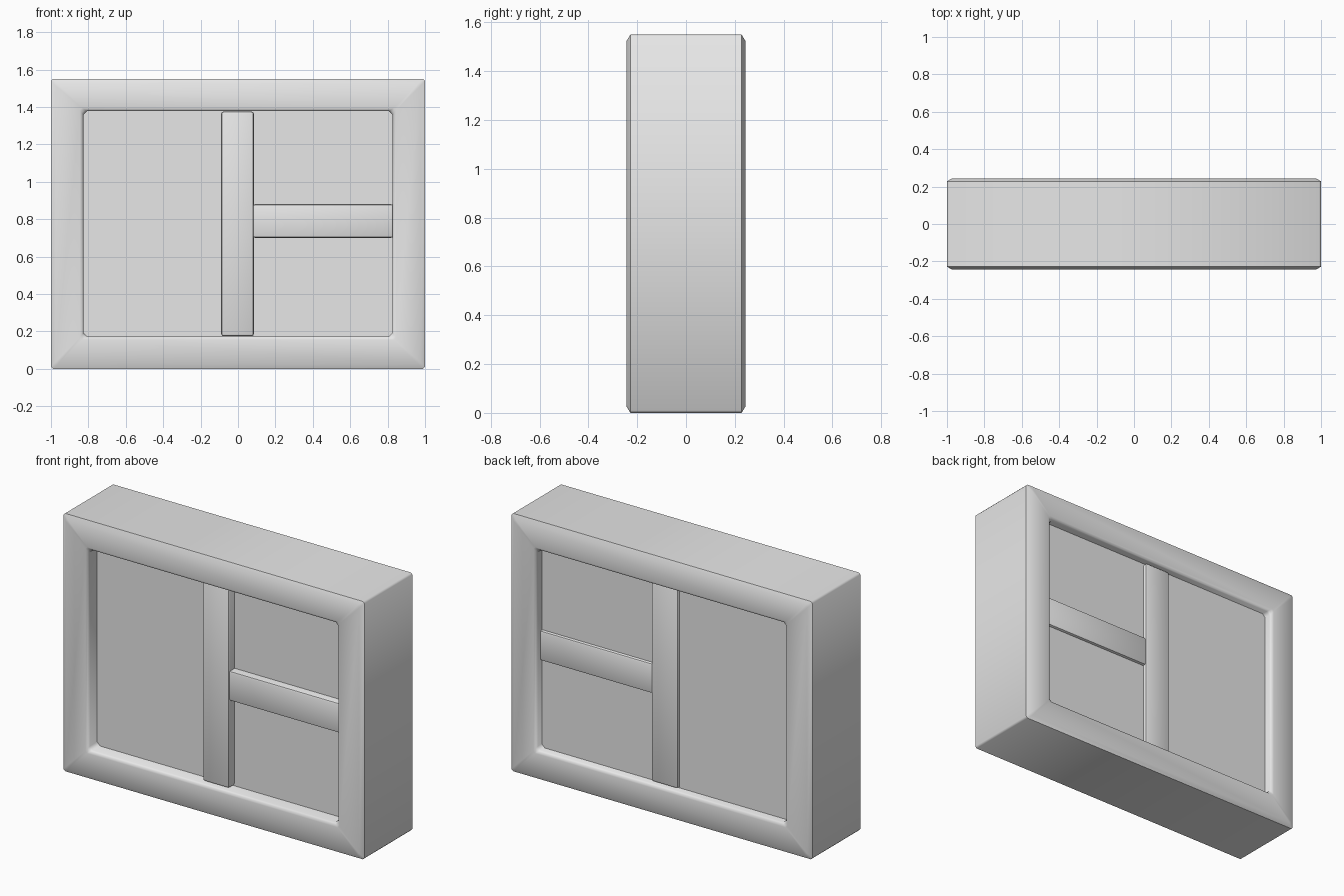
import bpy, bmesh, math
from mathutils import Vector

cube = bpy.data.objects.get("Cube")
if cube:
    bpy.data.objects.remove(cube, do_unlink=True)

WIDTH, HEIGHT = 2.0, 1.55

grey = bpy.data.materials.new("light grey")
grey.use_nodes = True
COLOUR = (0.8, 0.8, 0.8, 1)
grey.diffuse_color = COLOUR
grey.node_tree.nodes["Principled BSDF"].inputs["Base Color"].default_value = COLOUR


def finish(bm, name, angle):
    """Turn a bmesh into a shaded, coloured object."""
    bmesh.ops.recalc_face_normals(bm, faces=bm.faces)
    mesh = bpy.data.meshes.new(name)
    bm.to_mesh(mesh)
    bm.free()
    mesh.materials.append(grey)
    obj = bpy.data.objects.new(name, mesh)
    bpy.context.collection.objects.link(obj)
    bpy.ops.object.select_all(action="DESELECT")
    obj.select_set(True)
    bpy.context.view_layer.objects.active = obj
    bpy.ops.object.shade_smooth_by_angle(angle=math.radians(angle))
    return obj


def box(name, low, high, bevel=0):
    """Box between two corners with rounded edges."""
    low, high = Vector(low), Vector(high)
    bm = bmesh.new()
    bmesh.ops.create_cube(bm, size=1)
    for v in bm.verts:
        v.co = (low + high) / 2 + v.co * (high - low)
    if bevel:
        bmesh.ops.bevel(bm, geom=bm.edges[:], offset=bevel, segments=2,
                        profile=0.5, affect="EDGES")
    return finish(bm, name, 40)


def ring(bm, inset, y, cut):
    """Rectangle loop with clipped corners, inset from the outer size."""
    w, h = WIDTH / 2 - inset, HEIGHT / 2 - inset
    loop = []
    for sx, sz in ((1, 1), (-1, 1), (-1, -1), (1, -1)):
        pair = [(sx * w, sz * (h - cut)), (sx * (w - cut), sz * h)]
        if sx != sz:
            pair.reverse()
        loop += [bm.verts.new((x, y, z + HEIGHT / 2)) for x, z in pair]
    return loop


# Outer frame: a chamfered section swept round the rectangle
half = [(0, 0.228, 0.01), (0.025, 0.243, 0.012),
        (0.155, 0.243, 0.012), (0.167, 0.237, 0.016), (0.173, 0.225, 0.02)]
section = half + [(i, -y, c) for i, y, c in reversed(half)]
bm = bmesh.new()
rings = [ring(bm, *p) for p in section]
for a, b in zip(rings, rings[1:] + rings[:1]):
    for i in range(len(a)):
        j = (i + 1) % len(a)
        bm.faces.new((a[i], a[j], b[j], b[i]))
finish(bm, "outer_frame", 46)

# Solid panel filling the opening
box("panel", (-0.85, -0.157, 0.16), (0.85, 0.188, 1.39))

# Upright bar and the cross bar on the model's left
box("upright_bar", (-0.09, -0.208, 0.175), (0.085, 0.21, 1.375), 0.012)
box("cross_bar", (0.08, -0.203, 0.70), (0.83, 0.206, 0.88), 0.012)
